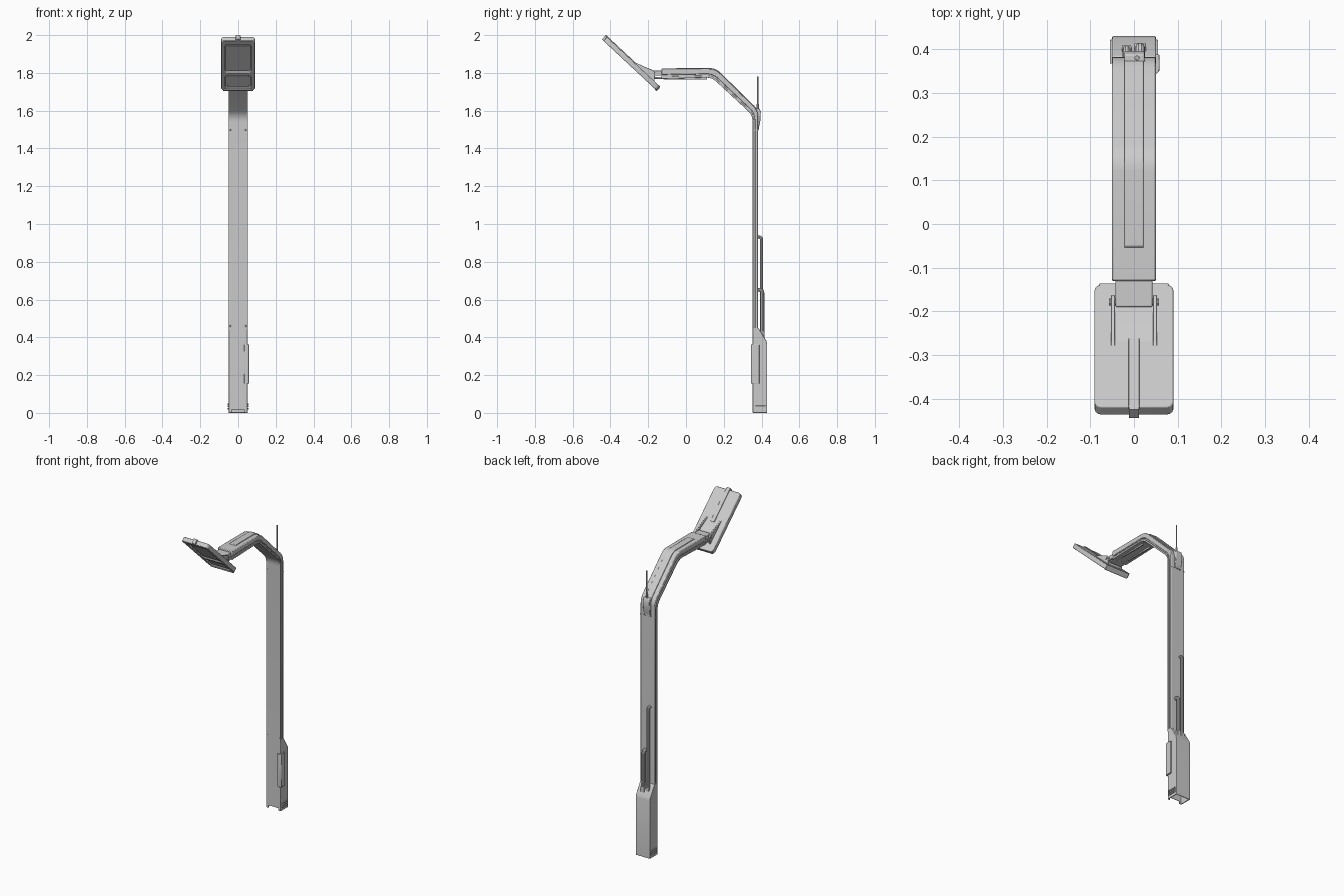
import bpy, bmesh, math
from mathutils import Vector, Matrix

if "Cube" in bpy.data.objects:
    bpy.data.objects.remove(bpy.data.objects["Cube"])

HEAD = Matrix.Translation((0, -0.287, 1.85)) @ Matrix.Rotation(math.radians(137), 4, 'X')


def prism(name, pts, axis, a, b, bevel=0.0, mat=None):
    """Extrude an outline along x (points are y,z) or z (points are x,y)."""
    bm = bmesh.new()
    place = (lambda p, t: (t, p[0], p[1])) if axis == 'X' else (lambda p, t: (p[0], p[1], t))
    lo = [bm.verts.new(place(p, a)) for p in pts]
    hi = [bm.verts.new(place(p, b)) for p in pts]
    bm.faces.new(lo)
    bm.faces.new(hi[::-1])
    n = len(pts)
    for i in range(n):
        bm.faces.new((lo[i], hi[i], hi[(i + 1) % n], lo[(i + 1) % n]))
    bmesh.ops.recalc_face_normals(bm, faces=bm.faces)
    if mat:
        bm.transform(mat)
    me = bpy.data.meshes.new(name)
    bm.to_mesh(me)
    bm.free()
    ob = bpy.data.objects.new(name, me)
    bpy.context.collection.objects.link(ob)
    if bevel:
        m = ob.modifiers.new("bevel", 'BEVEL')
        m.width, m.segments, m.limit_method, m.angle_limit = bevel, 2, 'ANGLE', math.radians(40)
    return ob


def rect(x0, x1, y0, y1, r=0.0):
    """Rectangle, optionally with rounded corners."""
    if not r:
        return [(x0, y0), (x1, y0), (x1, y1), (x0, y1)]
    cs = [(x1 - r, y1 - r, 0), (x0 + r, y1 - r, 90), (x0 + r, y0 + r, 180), (x1 - r, y0 + r, 270)]
    return [(cx + r * math.cos(math.radians(s + k * 30)), cy + r * math.sin(math.radians(s + k * 30)))
            for cx, cy, s in cs for k in range(4)]


def box(name, x, y, z, bevel=0.0, mat=None):
    return prism(name, rect(*x, *y), 'Z', *z, bevel, mat)


def fillet(pts, cut, seg=6):
    """Round the inner corners of a polyline."""
    pts = [Vector(p) for p in pts]
    out = [pts[0]]
    for a, b, c in zip(pts, pts[1:], pts[2:]):
        p, q = b + (a - b).normalized() * cut, b + (c - b).normalized() * cut
        for k in range(seg + 1):
            t = k / seg
            out.append(p * (1 - t) ** 2 + b * 2 * t * (1 - t) + q * t * t)
    return out + [pts[-1]]


def tube(name, pts, r):
    cu = bpy.data.curves.new(name, 'CURVE')
    cu.dimensions, cu.bevel_depth, cu.bevel_resolution, cu.use_fill_caps = '3D', r, 3, True
    sp = cu.splines.new('POLY')
    sp.points.add(len(pts) - 1)
    for s, p in zip(sp.points, pts):
        s.co = (*p, 1)
    ob = bpy.data.objects.new(name, cu)
    bpy.context.collection.objects.link(ob)
    return ob


def cut(ob, cutters):
    """Subtract the cutters and drop them."""
    bpy.context.view_layer.objects.active = ob
    for c in cutters:
        m = ob.modifiers.new("cut", 'BOOLEAN')
        m.operation, m.solver, m.object = 'DIFFERENCE', 'EXACT', c
        bpy.ops.object.modifier_apply(modifier=m.name)
        bpy.data.objects.remove(c)


# Bent post and arm: layered strips between the outer and inner side paths
outer = fillet([(0.382, 0.44), (0.382, 1.6), (0.155, 1.822), (-0.13, 1.822)], 0.035)
inner = fillet([(0.353, 0.44), (0.353, 1.575), (0.137, 1.776), (-0.13, 1.768)], 0.035)


def layer(name, t0, t1, w, bevel=0.0):
    a = [o.lerp(i, t0) for o, i in zip(outer, inner)]
    b = [o.lerp(i, t1) for o, i in zip(outer, inner)]
    return prism(name, a + b[::-1], 'X', -w, w, bevel)


layer("post_back_shell", 0, 0.6, 0.05, 0.004)
layer("post_core", 0.55, 0.85, 0.044)
layer("post_front_sheet", 0.76, 1, 0.05, 0.0015)

# Raised spine over the diagonal and horizontal arm
spine = fillet([(0.386, 1.5), (0.386, 1.602), (0.157, 1.826), (-0.05, 1.826)], 0.035)
under = fillet([(0.376, 1.5), (0.376, 1.598), (0.153, 1.816), (-0.06, 1.816)], 0.035)
prism("arm_spine", spine + under[::-1], 'X', -0.022, 0.022, 0.002)
for s in (-1, 1):
    box("underside_rib", (s * 0.025 - 0.004, s * 0.025 + 0.004), (-0.12, 0.11), (1.765, 1.775))
    for z in (0.46, 1.5):
        box("post_screw", (s * 0.042 - 0.004, s * 0.042 + 0.004), (0.351, 0.356), (z - 0.004, z + 0.004), 0.001)
box("post_seam_collar", (-0.0508, 0.0508), (0.366, 0.3828), (1.496, 1.501))

# Hollow base housing with a sloped shoulder and open underside
base = prism("base_housing", [(0.353, 0), (0.43, 0), (0.43, 0.365), (0.425, 0.382), (0.384, 0.45), (0.353, 0.455)],
             'X', -0.05, 0.05)
notch = prism("notch_cutter", [(0.34, -0.02), (0.37, -0.02), (0.37, 0.016), (0.34, 0.016)], 'X', -0.034, 0.034)
cavity = box("cavity_cutter", (-0.045, 0.045), (0.358, 0.425), (-0.05, 0.33))
cut(base, [cavity, notch])
m = base.modifiers.new("bevel", 'BEVEL')
m.width, m.segments, m.limit_method = 0.003, 2, 'ANGLE'

# Side vents at the foot of the base
for s in (-1, 1):
    for z in (0.022, 0.034, 0.046):
        x = sorted((s * 0.048, s * 0.055))
        box("base_vent_slat", x, (0.367, 0.422), (z - 0.004, z + 0.004), 0.001)

# Corner access cover wrapping the front right edge
prism("access_cover", [(0.032, 0.344), (0.052, 0.344), (0.058, 0.35), (0.058, 0.388), (0.048, 0.388), (0.048, 0.356),
                       (0.032, 0.356)], 'Z', 0.155, 0.362, 0.002)

# Cable conduits up the back of the post
for name, x, y, top, r in (("tall_conduit", -0.017, 0.4, 0.932, 0.009), ("short_conduit", 0.014, 0.404, 0.652, 0.011)):
    p = fillet([(y, 0.39), (y, top), (0.372, top)], 0.018)
    tube(name, [(x, *q) for q in p], r)
    box(name + "_socket", (x - r - 0.002, x + r + 0.002), (0.38, y + r), (0.39, 0.432), 0.003)

# Antenna with its bracket
prism("antenna_bracket", [(0.375, 1.51), (0.386, 1.51), (0.394, 1.55), (0.396, 1.595), (0.388, 1.612), (0.37, 1.612)],
      'X', -0.022, 0.024, 0.003)
tube("antenna_base", [(0.007, 0.38, 1.6), (0.007, 0.38, 1.635)], 0.006)
tube("antenna_rod", [(0.007, 0.38, 1.6), (0.007, 0.38, 1.782)], 0.0035)

# Neck linking arm and head
box("neck", (-0.042, 0.042), (-0.19, -0.11), (1.785, 1.812), 0.003)
box("neck_tray", (-0.042, 0.042), (-0.165, -0.11), (1.768, 1.778), 0.002)

# Tilted lamp head, display face at local +z
head = prism("head_body", rect(-0.09, 0.09, -0.192, 0.192, 0.016), 'Z', -0.013, 0.015)
cut(head, [prism("window_cutter", rect(-0.068, 0.068, a, b, 0.01), 'Z', 0.006, 0.03)
           for a, b in ((-0.178, -0.082), (-0.055, 0.158))])
head.data.transform(HEAD)
m = head.modifiers.new("bevel", 'BEVEL')
m.width, m.segments, m.limit_method = 0.003, 2, 'ANGLE'
m.angle_limit = math.radians(50)
prism("upper_lens", rect(-0.058, 0.058, -0.044, 0.147, 0.008), 'Z', 0.005, 0.009, 0.001, HEAD)
prism("lower_lens", rect(-0.058, 0.058, -0.169, -0.091, 0.008), 'Z', 0.005, 0.009, 0.001, HEAD)
box("lower_lip", (-0.08, 0.08), (-0.196, -0.184), (-0.013, 0.019), 0.003, HEAD)

# Back ridge and end tab of the head
box("head_ridge", (-0.013, 0.013), (-0.02, 0.196), (-0.017, -0.01), 0.002, HEAD)
box("head_end_tab", (-0.012, 0.012), (0.18, 0.203), (-0.017, 0.014), 0.002, HEAD)

# Hinge hump, cheeks and pivot on the back of the head
hump = [(0.01, -0.01), (-0.06, -0.033), (-0.105, -0.05), (-0.125, -0.048), (-0.155, -0.01)]
for s in (-1, 1):
    x = sorted((s * 0.043, s * 0.053))
    prism("hinge_cheek", hump, 'X', *x, 0.002, HEAD)
prism("hinge_ramp", [(0.0, -0.01), (-0.08, -0.03), (-0.13, -0.028), (-0.145, -0.01)], 'X', -0.044, 0.044, 0.0, HEAD)
tube("hinge_pivot", [HEAD @ Vector((x, -0.115, -0.035)) for x in (-0.057, 0.057)], 0.008)

# Smooth the bends while keeping edges crisp
for ob in list(bpy.context.scene.objects):
    bpy.ops.object.select_all(action='DESELECT')
    ob.select_set(True)
    bpy.context.view_layer.objects.active = ob
    if ob.type == 'CURVE':
        bpy.ops.object.convert(target='MESH')
    bpy.ops.object.shade_smooth_by_angle(angle=math.radians(30))
